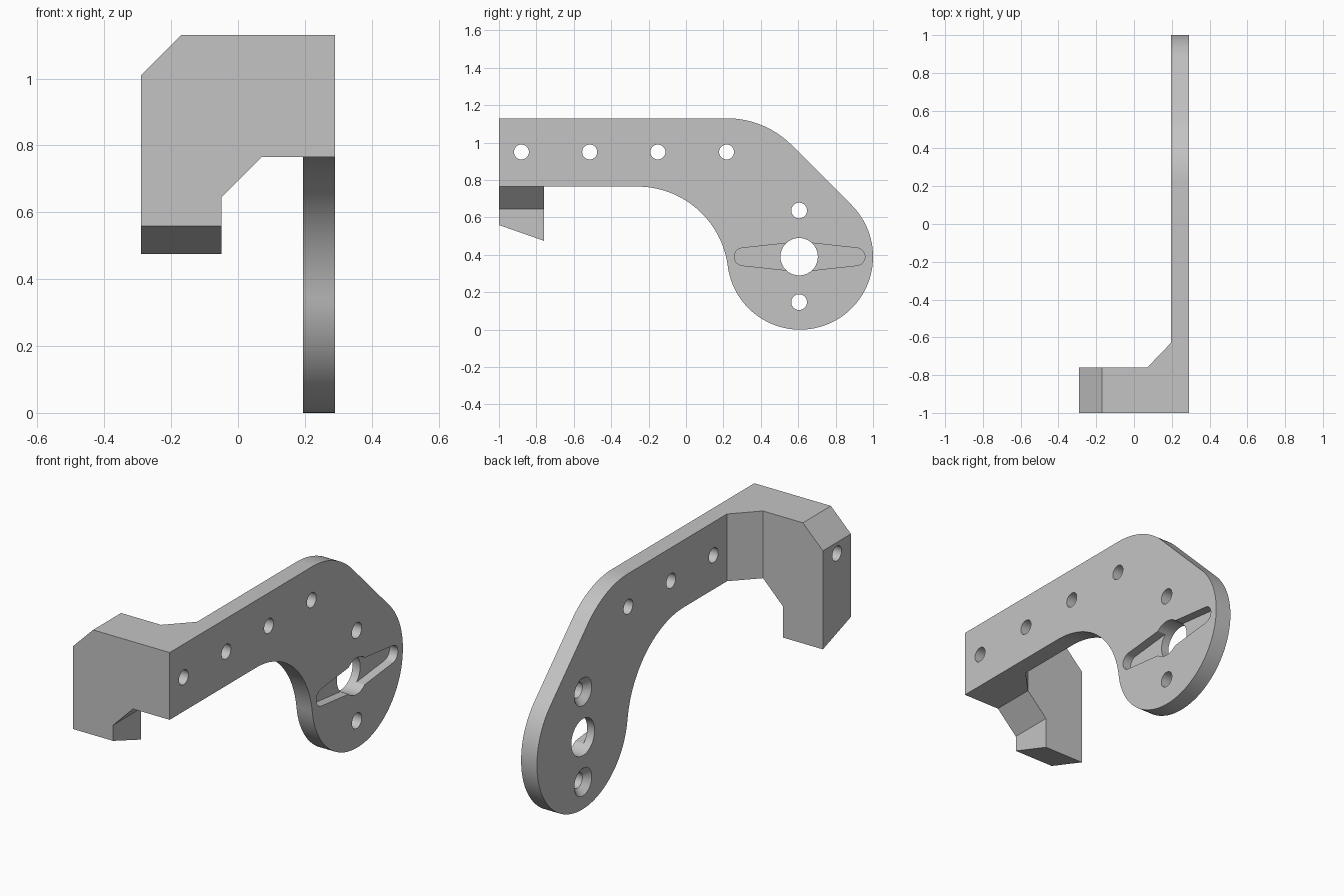
import bpy, bmesh
from math import sin, cos, radians, pi

cube = bpy.data.objects.get("Cube")
if cube:
    bpy.data.objects.remove(cube, do_unlink=True)

grey = bpy.data.materials.new("plain grey")
grey.use_nodes = True
grey.diffuse_color = (0.55, 0.55, 0.55, 1)
grey.node_tree.nodes["Principled BSDF"].inputs["Base Color"].default_value = (0.55, 0.55, 0.55, 1)


def arc(cu, cv, r, start, end, n=24):
    """Points along an arc, angles in degrees."""
    angles = [radians(start + (end - start) * i / n) for i in range(n + 1)]
    return [(cu + r * cos(a), cv + r * sin(a)) for a in angles]


def circle(cu, cv, r, n=40):
    return arc(cu, cv, r, 0, 360, n)[:-1]


def prism(name, axis, lo, hi, outline, far_outline=None):
    """Extrude an outline along an axis, optionally lofting to a second one."""
    place = {"x": lambda u, v, w: (w, u, v),
             "y": lambda u, v, w: (u, w, v),
             "z": lambda u, v, w: (u, v, w)}[axis]
    bm = bmesh.new()
    a = [bm.verts.new(place(u, v, lo)) for u, v in outline]
    b = [bm.verts.new(place(u, v, hi)) for u, v in far_outline or outline]
    bm.faces.new(a)
    bm.faces.new(b)
    for i in range(len(a)):
        j = (i + 1) % len(a)
        bm.faces.new((a[i], a[j], b[j], b[i]))
    bmesh.ops.recalc_face_normals(bm, faces=bm.faces)
    mesh = bpy.data.meshes.new(name)
    bm.to_mesh(mesh)
    bm.free()
    mesh.materials.append(grey)
    obj = bpy.data.objects.new(name, mesh)
    bpy.context.collection.objects.link(obj)
    return obj


def combine(target, tool, operation):
    """Apply an exact boolean and discard the tool."""
    tool.hide_render = True
    mod = target.modifiers.new(operation, "BOOLEAN")
    mod.operation = operation
    mod.solver = "EXACT"
    mod.object = tool
    bpy.context.view_layer.objects.active = target
    bpy.ops.object.modifier_apply(modifier=mod.name)
    bpy.data.objects.remove(tool, do_unlink=True)


INNER, OUTER = 0.195, 0.29      # plate faces
TOP, UNDER = 1.13, 0.765        # beam height range
HUB_Y, HUB_Z, HUB_R = 0.61, 0.39, 0.39
BEND = 0.487

# Side plate: straight beam bending down into a round hub
outline = [(-1, UNDER), (-1, TOP)]
outline += arc(0.22, TOP - BEND, BEND, 90, 45)
outline += arc(HUB_Y, HUB_Z, HUB_R, 45, -172.7, 72)
outline += arc(-0.26, UNDER - BEND, BEND, 7.3, 90, 36)[1:]
bracket = prism("bracket", "x", INNER, OUTER, outline)

# Front hook with chamfered corners and a sloping tip
hook = prism("hook", "y", -1, -0.76, [
    (-0.29, 0.45), (-0.05, 0.45), (-0.05, 0.645), (0.07, UNDER),
    (OUTER, UNDER), (OUTER, TOP), (-0.17, TOP), (-0.29, 1.01)])
tip = prism("tip_cutter", "x", -0.4, 0,
            [(-1.1, 0.3), (-0.7, 0.3), (-0.7, 0.454), (-1.1, 0.595)])
combine(hook, tip, "DIFFERENCE")
combine(bracket, hook, "UNION")

# Diagonal fillet in the inside corner
gusset = prism("gusset", "z", UNDER, TOP, [
    (0.07, -0.76), (0.07, -0.85), (0.24, -0.85), (0.24, -0.63), (INNER, -0.63)])
combine(bracket, gusset, "UNION")

# Tapered horn recess on the outer face
slot = arc(0.305, HUB_Z, 0.047, 265, 95, 16) + [(HUB_Y, HUB_Z + 0.08)]
slot += arc(0.91, HUB_Z, 0.047, 85, -85, 16) + [(HUB_Y, HUB_Z - 0.08)]
combine(bracket, prism("recess_cutter", "x", OUTER - 0.05, 0.4, slot), "DIFFERENCE")

# Shaft hole, and screw holes along the beam and around the hub
holes = [(HUB_Y - 0.005, HUB_Z, 0.1)]
holes += [(y, 0.95, 0.04) for y in (-0.88, -0.515, -0.15, 0.217)]
hub_screws = (0.147, 0.637)
holes += [(HUB_Y - 0.005, z, 0.042) for z in hub_screws]
for y, z, r in holes:
    combine(bracket, prism("hole_cutter", "x", -0.5, 0.5, circle(y, z, r)), "DIFFERENCE")

# Countersinks on the inner face
for z in hub_screws:
    y = HUB_Y - 0.005
    sink = prism("countersink_cutter", "x", INNER - 0.01, INNER + 0.035,
                 circle(y, z, 0.085), circle(y, z, 0.04))
    combine(bracket, sink, "DIFFERENCE")

# Smooth the curved walls and keep the edges crisp
bpy.ops.object.select_all(action="DESELECT")
bracket.select_set(True)
bpy.context.view_layer.objects.active = bracket
bpy.ops.object.shade_smooth_by_angle(angle=pi / 7)
